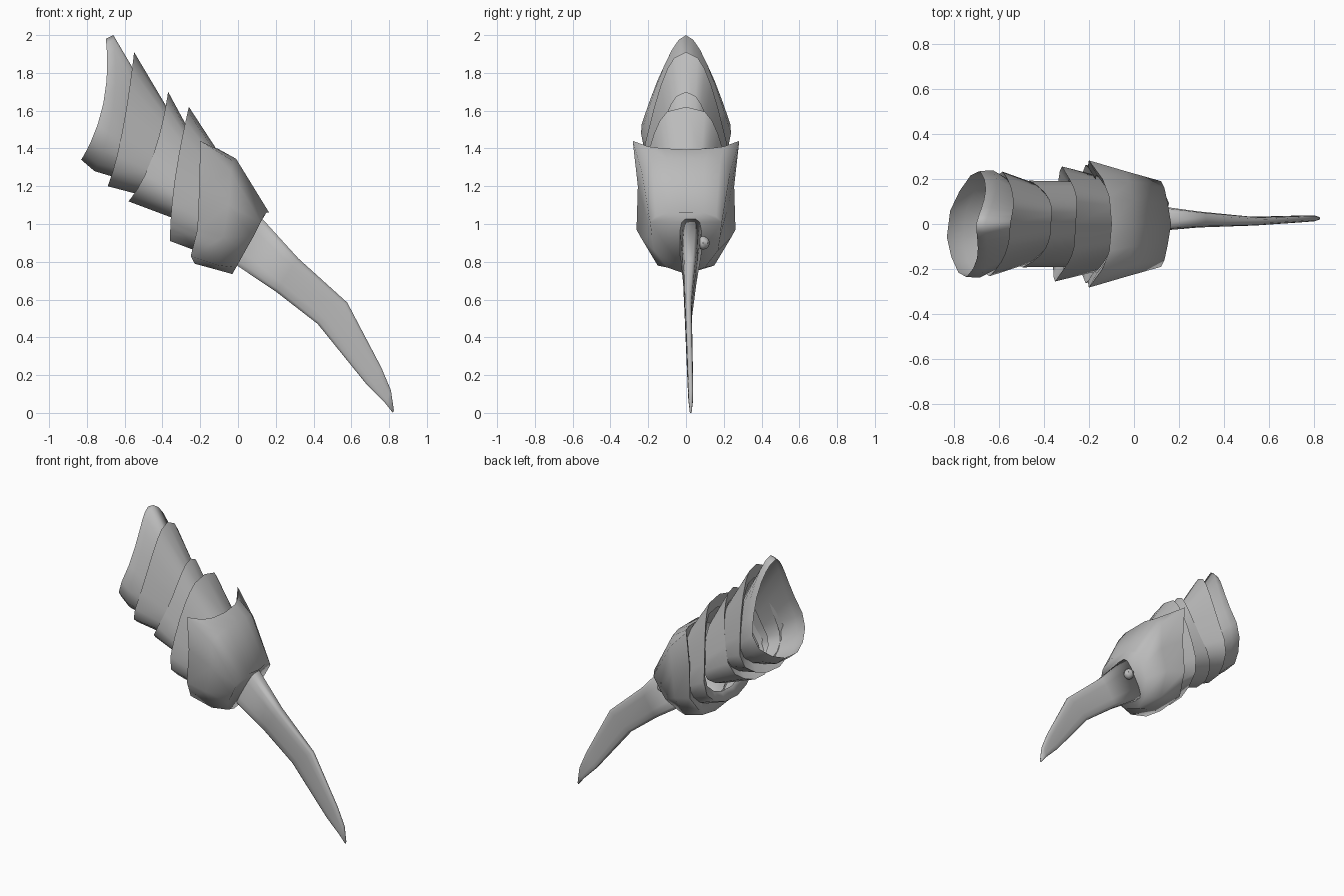
import bpy, bmesh, math
from mathutils import Vector

cube = bpy.data.objects.get("Cube")
if cube:
    bpy.data.objects.remove(cube, do_unlink=True)

# Single plain grey finish
grey = bpy.data.materials.new("plain_grey")
grey.use_nodes = True
colour = (0.5, 0.5, 0.5, 1)
grey.diffuse_color = colour
grey.node_tree.nodes["Principled BSDF"].inputs["Base Color"].default_value = colour


def finish(name, bm, angle=110):
    """Turn a bmesh into a named, shaded object."""
    bmesh.ops.recalc_face_normals(bm, faces=bm.faces)
    mesh = bpy.data.meshes.new(name)
    bm.to_mesh(mesh)
    bm.free()
    mesh.materials.append(grey)
    obj = bpy.data.objects.new(name, mesh)
    bpy.context.collection.objects.link(obj)
    bpy.ops.object.select_all(action='DESELECT')
    obj.select_set(True)
    bpy.context.view_layer.objects.active = obj
    bpy.ops.object.shade_smooth_by_angle(angle=math.radians(angle))


def loft(name, rings, cap_start=False, cap_end=False):
    """Skin a tube through closed rings that share a point count."""
    bm = bmesh.new()
    loops = [[bm.verts.new(p) for p in ring] for ring in rings]
    n = len(loops[0])
    for a, b in zip(loops, loops[1:]):
        for i in range(n):
            j = (i + 1) % n
            bm.faces.new((a[i], a[j], b[j], b[i]))
    if cap_start:
        bm.faces.new(loops[0])
    if cap_end:
        bm.faces.new(loops[-1])
    finish(name, bm)


def mirrored(half):
    """Close a half ring by reflecting it across the middle plane."""
    return half + [(x, -y, z) for x, y, z in reversed(half) if y > 0]


def rim_return(ring, scale=.78):
    """Smaller copy of a rim, which turns its edge in to the plate below."""
    centre = sum((Vector(p) for p in ring), Vector()) / len(ring)
    forward = Vector((.03, 0, -.02))
    return [centre + (Vector(p) - centre) * scale + forward for p in ring]


# Lower part of the sleeve section: distance down the rim, share of half width
WIDEST = .68
UPPER = (0, .03, .09, .18, .32, .5, WIDEST)
LOWER = [(.83, .92), (.94, .62), (1, .25)]


def sleeve_ring(top, bend, bottom, width, power, skew):
    """Pointed egg section whose side view curves from top to bottom."""
    top, bend, bottom = Vector(top), Vector(bend), Vector(bottom)
    half = []
    for t, share in [(t, (t / WIDEST) ** power) for t in UPPER] + LOWER:
        p = top * (1 - t) ** 2 + bend * 2 * t * (1 - t) + bottom * t * t
        half.append((p.x, width * share, p.y))
    # The left side sits slightly further forward than the right
    return [(x + skew * max(y, 0), y, z) for x, y, z in mirrored(half)]


# Overlapping sleeve plates: point sharpness, skew, then rings towards the blade
sleeves = {
    "rear_sleeve": (.58, .25, [((-.70, 1.98), (-.66, 1.62), (-.83, 1.34), .235),
                               ((-.66, 2.0), (-.61, 1.57), (-.76, 1.28), .238),
                               ((-.46, 1.66), (-.50, 1.38), (-.56, 1.22), .155)]),
    "second_sleeve": (.42, .25, [((-.55, 1.91), (-.61, 1.4), (-.69, 1.2), .232),
                                 ((-.36, 1.59), (-.39, 1.33), (-.50, 1.15), .165)]),
    "third_sleeve": (.42, .15, [((-.37, 1.70), (-.43, 1.3), (-.58, 1.12), .192),
                                ((-.24, 1.46), (-.27, 1.2), (-.34, 1.03), .19)]),
    "fourth_sleeve": (.3, .12, [((-.26, 1.62), (-.36, 1.2), (-.36, .91), .255),
                                ((-.10, 1.375), (-.15, 1.1), (-.20, .85), .21)]),
}
for name, (power, skew, sections) in sleeves.items():
    rings = [sleeve_ring(*section, power, skew) for section in sections]
    if name != "rear_sleeve":
        rings.insert(0, rim_return(rings[0]))
    loft(name, rings)

# Boxy collar with raised rear corners and a closed front
collar = [
    [(-.10, 0, 1.395), (-.11, .12, 1.4), (-.14, .2, 1.41), (-.2, .282, 1.44),
     (-.205, .255, 1.2), (-.215, .262, .97), (-.25, .17, .83), (-.23, 0, .79)],
    [(-.01, 0, 1.345), (-.01, .1, 1.345), (-.02, .18, 1.33), (-.04, .235, 1.28),
     (-.05, .225, 1.1), (-.08, .24, .93), (-.1, .15, .78), (-.12, 0, .76)],
    [(.165, 0, 1.06), (.15, .09, 1.06), (.135, .16, 1.04), (.12, .19, 1.01),
     (.08, .18, .93), (.04, .17, .86), (-.01, .1, .77), (-.03, 0, .735)],
]
collar = [mirrored(half) for half in collar]
loft("collar", [rim_return(collar[0])] + collar, cap_end=True)


def blade_ring(upper, lower, middle, thick, sides=12):
    """Boxy rounded section between an upper and a lower edge point."""
    upper, lower = Vector(upper), Vector(lower)
    ring = []
    for i in range(sides):
        a = math.tau * (i + .5) / sides
        up, side = [math.copysign(abs(v) ** .55, v) for v in (math.cos(a), math.sin(a))]
        p = (upper + lower) / 2 + (upper - lower) / 2 * up
        ring.append((p.x, middle + thick * side, p.y))
    return ring


# Curved blade tapering to a thin tip
blade = [((.13, 1.03), (-.01, .78), .025, .058),
         ((.32, .82), (.2, .64), .02, .036),
         ((.58, .585), (.42, .47), .012, .019),
         ((.76, .24), (.68, .15), .022, .015),
         ((.81, .12), (.78, .05), .025, .013),
         ((.825, .015), (.82, 0), .025, .005)]
loft("blade", [blade_ring(*ring) for ring in blade], True, True)

# Small pivot knob beside the blade root
bm = bmesh.new()
bmesh.ops.create_uvsphere(bm, u_segments=8, v_segments=6, radius=.036)
bmesh.ops.translate(bm, verts=bm.verts, vec=(.12, .09, .9))
finish("pivot_knob", bm, 40)
